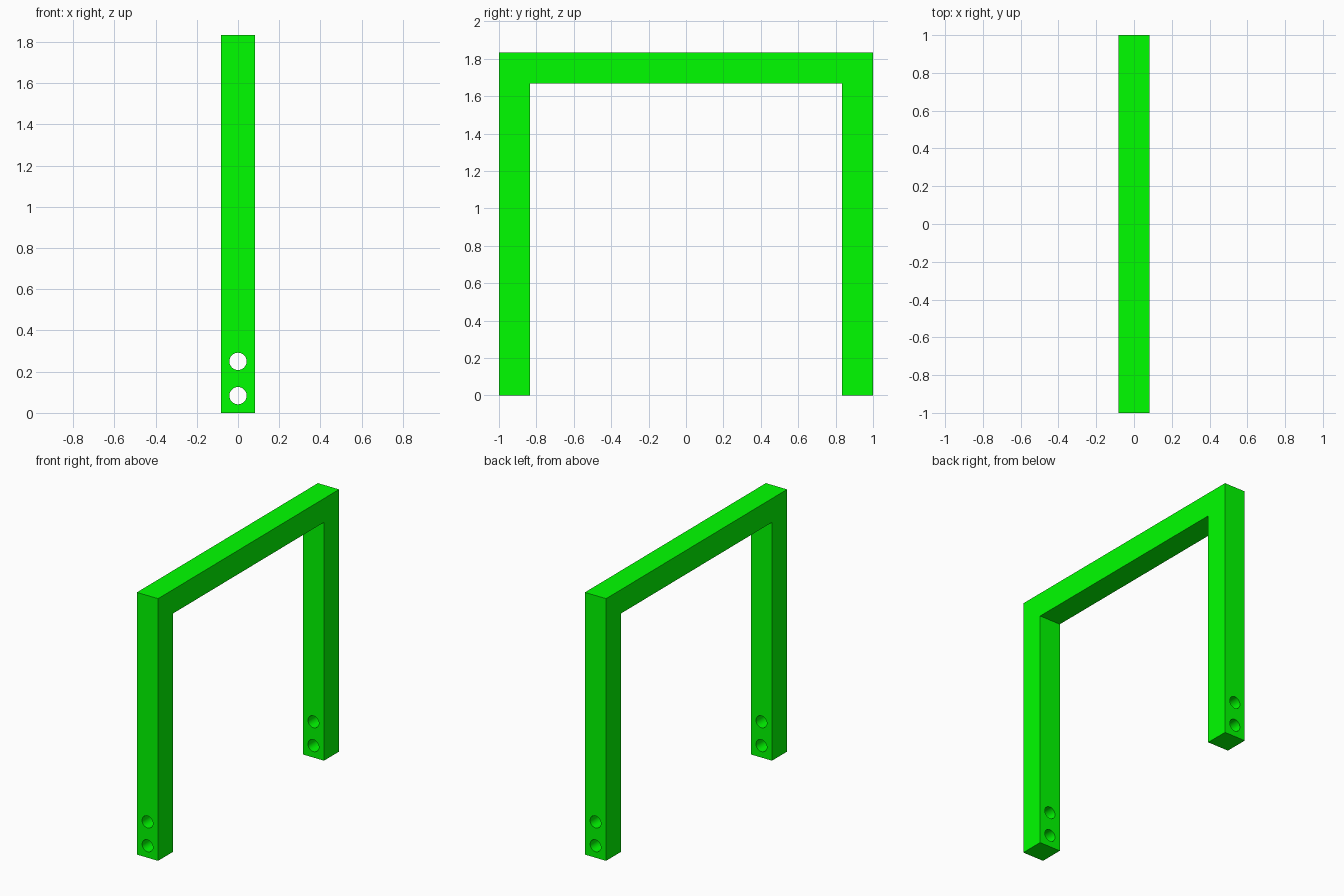
import bpy
import bmesh
import math
from mathutils import Matrix, Vector

if "Cube" in bpy.data.objects:
    bpy.data.objects.remove(bpy.data.objects["Cube"])

HALF_X = 0.082         # half depth of the square bar
BAR = 1 / 6            # bar thickness in the frame plane
HEIGHT = 11 / 6
HOLE_RADIUS = 0.042
HOLE_HEIGHTS = (BAR / 2, BAR * 1.5)


def mesh_object(name, bm):
    bmesh.ops.recalc_face_normals(bm, faces=bm.faces)
    mesh = bpy.data.meshes.new(name)
    bm.to_mesh(mesh)
    bm.free()
    obj = bpy.data.objects.new(name, mesh)
    bpy.context.collection.objects.link(obj)
    return obj


# Arch frame: U-shaped profile in the YZ plane, extruded along x
inner, under = 1 - BAR, HEIGHT - BAR
profile = [(-1, 0), (-inner, 0), (-inner, under), (inner, under),
           (inner, 0), (1, 0), (1, HEIGHT), (-1, HEIGHT)]
bm = bmesh.new()
face = bm.faces.new([bm.verts.new((-HALF_X, y, z)) for y, z in profile])
extruded = bmesh.ops.extrude_face_region(bm, geom=[face])["geom"]
bmesh.ops.translate(bm, vec=Vector((2 * HALF_X, 0, 0)),
                    verts=[v for v in extruded if isinstance(v, bmesh.types.BMVert)])
frame = mesh_object("arch_frame", bm)

# Bolt hole cutters: two per leg, running front to back
bm = bmesh.new()
for side in (-1, 1):
    for z in HOLE_HEIGHTS:
        place = (Matrix.Translation((0, side * (1 - BAR / 2), z))
                 @ Matrix.Rotation(math.pi / 2, 4, 'X'))
        bmesh.ops.create_cone(bm, cap_ends=True, segments=32, radius1=HOLE_RADIUS,
                              radius2=HOLE_RADIUS, depth=BAR * 1.5, matrix=place)
cutter = mesh_object("bolt_hole_cutter", bm)
cutter.hide_render = True

# Drill the holes
drill = frame.modifiers.new("bolt_holes", 'BOOLEAN')
drill.operation = 'DIFFERENCE'
drill.solver = 'EXACT'
drill.object = cutter
bpy.context.view_layer.objects.active = frame
bpy.ops.object.select_all(action='DESELECT')
frame.select_set(True)
bpy.ops.object.modifier_apply(modifier=drill.name)
bpy.data.objects.remove(cutter)

# Round hole walls, crisp bar edges
bpy.ops.object.shade_smooth_by_angle(angle=math.radians(30))

# Pure green paint
paint = bpy.data.materials.new("green_paint")
paint.diffuse_color = (0, 1, 0, 1)
paint.use_nodes = True
paint.node_tree.nodes["Principled BSDF"].inputs["Base Color"].default_value = paint.diffuse_color
frame.data.materials.clear()
frame.data.materials.append(paint)
